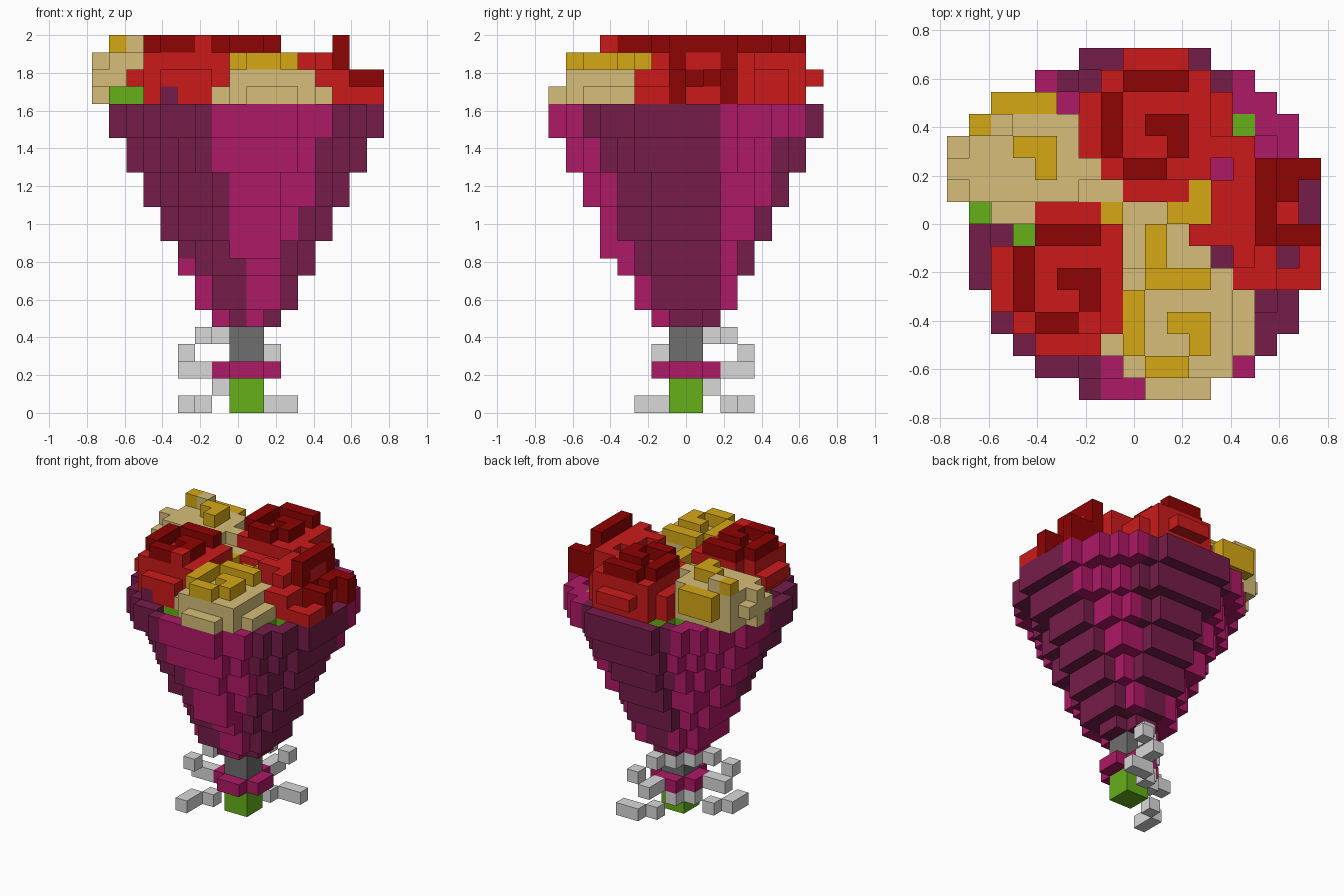
import bpy, bmesh, math

if "Cube" in bpy.data.objects:
    bpy.data.objects.remove(bpy.data.objects["Cube"])

U = 2 / 22                      # edge of one cube
CX, CY = 8.5, 7.5               # wrap axis in cube coordinates


def srgb(r, g, b):
    f = lambda c: (c / 255 / 12.92) if c < 11 else ((c / 255 + 0.055) / 1.055) ** 2.4
    return (f(r), f(g), f(b), 1)


COLOURS = {
    "plum": srgb(118, 28, 74), "magenta": srgb(175, 25, 102),
    "light_grey": srgb(216, 216, 216), "dark_grey": srgb(110, 110, 110),
    "green": srgb(102, 176, 26), "red": srgb(204, 26, 26),
    "dark_red": srgb(143, 3, 3), "tan": srgb(214, 190, 120),
    "gold": srgb(214, 168, 22),
}
MATS = {}
for name, col in COLOURS.items():
    MATS[name] = bpy.data.materials.new(name)
    MATS[name].diffuse_color = col

cubes = {}                      # (i, j, k) -> (part, colour)


def put(part, colour, i, j, k):
    cubes[(i, j, k)] = (part, colour)


def box(part, colour, xs, ys, zs):
    for i in xs:
        for j in ys:
            for k in zs:
                put(part, colour, i, j, k)


def dist(i, j):
    return math.hypot(i - CX, j - CY)


# Paper wrap: folds alternate two colours by direction
def fold_colour(i, j, k):
    dx, dy = i - CX, j - CY
    a = math.degrees(math.atan2(dy, dx)) % 360
    low = k < 9
    edge = 0 if low else -1 if k < 14 else -2      # left edge of the front fold
    front = 230 < a < 312 and dx > edge
    right = a < 62 and dy > 2 and (low or a < 57)
    left = 120 < a < (212 if low else 178)
    return "magenta" if front or right or left else "plum"


for k in range(5, 18):
    r = 2 + (k - 4) // 2
    for i in range(17):
        for j in range(16):
            d = dist(i, j)
            colour = fold_colour(i, j, k)
            grow = 1 if k == 9 and j < 4 and colour == "magenta" else 0
            if d <= r + grow and (k < 16 or d > r - 1):
                put("paper_wrap", colour, i, j, k)

# Stem bundle, neck and tie band
box("stems", "green", (8, 9), (7, 8), (0, 1))
box("neck", "dark_grey", (8, 9), (7, 8), (2, 3, 4))
for i in range(7, 11):
    for j in range(6, 10):
        if 1 < dist(i, j) < 2:
            put("tie_band", "magenta", i, j, 2)

# Ribbon bow, one half mirrored across the diagonal
for i, j, k in ((7, 8, 4), (6, 7, 4), (5, 6, 3), (5, 7, 2), (6, 7, 2), (7, 8, 1),
                (6, 7, 0), (5, 6, 0), (5, 5, 0)):
    for a, b in ((i, j), (16 - j, 16 - i)):
        if (a, b, k) not in cubes:
            put("ribbon", "light_grey", a, b, k)

# Blooms: S = top swirl, d/e = lower swirl, g = swirl cap on a petal,
# p/b/c = petals, a/f = outer petals
DROP = {"S": 0, "p": 0, "d": 1, "e": 2, "g": 2, "b": 1, "c": 1, "a": 2, "f": 3}
UPRIGHT = ("..aaa..",
           ".bSSSb.",
           "aScccba",
           "aScSSba",
           "aSccSba",
           ".bSSbb.",
           "..aaa..")
LEFT = ("..ddd...",
        ".Spccc..",
        "abcSSb..",
        "bbccSbb.",
        "abbbbbaa",
        "..aaa...")
RIGHT = (".bb...",
         "..bSee",
         ".bbSg.",
         ".bbSf.",
         "bbbSee",
         "..ba.f",
         "..aaff")
BUD = ("....S",
       "SbbSS",
       ".bSbb",
       ".bSbb")


def bloom(part, rows, x0, y_top, top, petal, swirl):
    for n, row in enumerate(rows):
        for m, ch in enumerate(row):
            if ch == ".":
                continue
            i, j, z = x0 + m, y_top - n, top - DROP[ch]
            low = 18
            if dist(i, j) > 6.6 and ch in "ad":
                low = z - (ch == "d")
            for k in range(low, z + 1):
                dark = ch in "de" or (ch in "Sg" and k == z)
                put(part, swirl if dark else petal, i, j, k)
            # leafy filling below the petals
            if dist(i, j) < 6.6:
                for k in (16, 17):
                    if (i, j, k) not in cubes:
                        put("leaves", "green", i, j, k)


bloom("left_bloom", LEFT, 0, 13, 21, "tan", "gold")
bloom("right_bloom", RIGHT, 11, 11, 21, "red", "dark_red")
bloom("back_bloom", UPRIGHT, 6, 15, 21, "red", "dark_red")
bloom("front_left_bloom", UPRIGHT, 2, 8, 21, "red", "dark_red")
bloom("front_bloom", UPRIGHT, 7, 6, 20, "tan", "gold")
cubes.pop((8, 6, 19), None)
bloom("centre_bud", BUD, 7, 9, 19, "tan", "gold")

# Dark inner edges of the right bloom, raised petal and folded paper tip
box("right_bloom", "dark_red", (14,), (10,), (18, 19, 20))
put("right_bloom", "dark_red", 14, 8, 19)
put("right_bloom", "dark_red", 14, 7, 20)
put("front_left_bloom", "red", 6, 3, 21)
put("paper_wrap", "plum", 4, 2, 18)

# Loose leaves at the rim, one of them open to the sky
for k in (19, 20, 21):
    cubes.pop((3, 7, k), None)
for i, j, k in ((1, 8, 18), (2, 8, 18), (3, 7, 18), (13, 12, 17), (12, 3, 17)):
    put("leaves", "green", i, j, k)

# Cube sides: axis and sign
SIDES = [(axis, s) for axis in range(3) for s in (1, -1)]


def build(part):
    bm = bmesh.new()
    verts, mats = {}, []
    mesh = bpy.data.meshes.new(part)

    def vert(p):
        if p not in verts:
            verts[p] = bm.verts.new(((p[0] - 8.5) * U, (p[1] - 8) * U, p[2] * U))
        return verts[p]

    for pos, (owner, colour) in cubes.items():
        if owner != part:
            continue
        if colour not in mats:
            mats.append(colour)
            mesh.materials.append(MATS[colour])
        for axis, s in SIDES:
            near = list(pos)
            near[axis] += s
            if tuple(near) in cubes:
                continue
            corners = []
            for a, b in ((0, 0), (1, 0), (1, 1), (0, 1)):
                p = list(pos)
                p[axis] += s > 0
                p[(axis + 1) % 3] += a
                p[(axis + 2) % 3] += b
                corners.append(vert(tuple(p)))
            face = bm.faces.new(corners if s > 0 else corners[::-1])
            face.material_index = mats.index(colour)
    # merge coplanar squares of one colour
    bmesh.ops.dissolve_limit(bm, angle_limit=0.01, verts=bm.verts[:], edges=bm.edges[:],
                             delimit={"MATERIAL"})
    bm.to_mesh(mesh)
    bm.free()
    bpy.context.collection.objects.link(bpy.data.objects.new(part, mesh))


for part in sorted({owner for owner, _ in cubes.values()}):
    build(part)

for m in bpy.data.materials:
    if m.users and not m.is_grease_pencil:
        m.use_nodes = True
        m.node_tree.nodes["Principled BSDF"].inputs["Base Color"].default_value = m.diffuse_color
